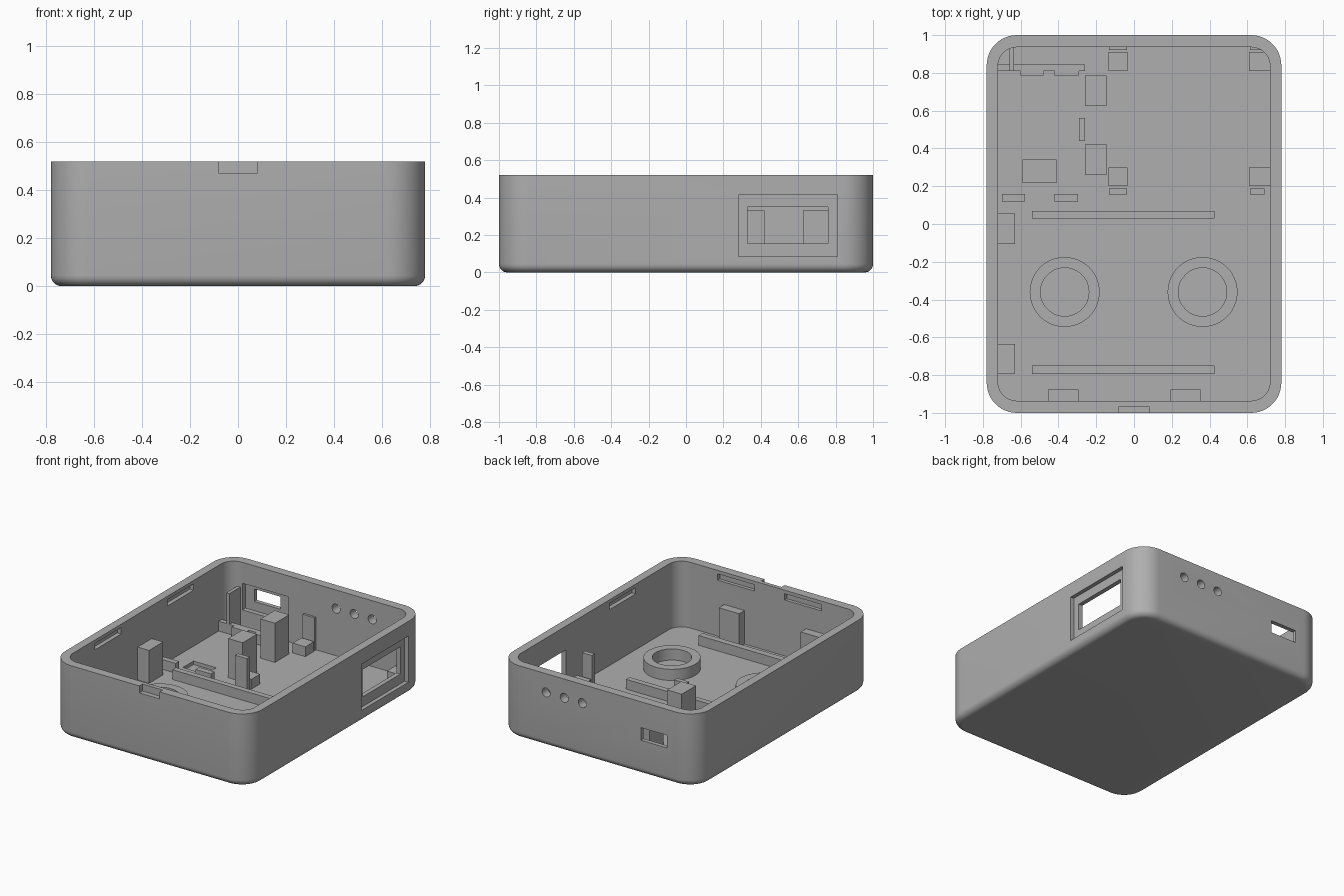
import bpy, bmesh
from math import sin, cos, pi
from mathutils import Matrix, Vector

cube = bpy.data.objects.get("Cube")
if cube:
    bpy.data.objects.remove(cube, do_unlink=True)

grey = bpy.data.materials.new("mid_grey")
grey.use_nodes = True
grey.diffuse_color = (0.43, 0.43, 0.43, 1)
grey.node_tree.nodes["Principled BSDF"].inputs["Base Color"].default_value = grey.diffuse_color

FLOOR = 0.05
EMBED = 0.03   # parts start inside the floor slab


def finish(name, bm):
    bmesh.ops.recalc_face_normals(bm, faces=bm.faces)
    mesh = bpy.data.meshes.new(name)
    bm.to_mesh(mesh)
    bm.free()
    mesh.materials.append(grey)
    obj = bpy.data.objects.new(name, mesh)
    bpy.context.collection.objects.link(obj)
    return obj


def box(name, x0, x1, y0, y1, z0, z1):
    bm = bmesh.new()
    size = Vector((x1 - x0, y1 - y0, z1 - z0))
    mid = Vector((x0 + x1, y0 + y1, z0 + z1)) / 2
    bmesh.ops.create_cube(bm, size=1, matrix=Matrix.Translation(mid) @ Matrix.Diagonal(size).to_4x4())
    return finish(name, bm)


def smooth(obj):
    bpy.ops.object.select_all(action='DESELECT')
    obj.select_set(True)
    bpy.context.view_layer.objects.active = obj
    bpy.ops.object.shade_smooth_by_angle(angle=pi / 6)


def rounded_ring(bm, hx, hy, r, z, steps=12):
    """Loop of vertices around a rounded rectangle."""
    ring = []
    for k, (sx, sy) in enumerate([(1, 1), (-1, 1), (-1, -1), (1, -1)]):
        for i in range(steps + 1):
            a = (k + i / steps) * pi / 2
            ring.append(bm.verts.new((sx * (hx - r) + r * cos(a), sy * (hy - r) + r * sin(a), z)))
    return ring


# Tray shell: filleted outside, then over the rim and down to the floor
HX, HY, R, TOP, FIL = 0.78, 1.0, 0.16, 0.52, 0.045
bm = bmesh.new()
rings = []
for i in range(7):
    a = i / 6 * pi / 2
    d = FIL * (1 - sin(a))
    rings.append(rounded_ring(bm, HX - d, HY - d, R - d, FIL * (1 - cos(a))))
rings.append(rounded_ring(bm, HX, HY, R, TOP))
for z in (TOP, FLOOR):
    rings.append(rounded_ring(bm, 0.72, 0.936, 0.1, z))
for lo, hi in zip(rings, rings[1:]):
    for i in range(len(lo)):
        j = (i + 1) % len(lo)
        bm.faces.new((lo[i], lo[j], hi[j], hi[i]))
bm.faces.new(rings[0])
bm.faces.new(rings[-1])
shell = finish("tray_shell", bm)

# Openings cut from the shell
cutters = [
    box("window_recess", 0.752, 0.85, 0.28, 0.81, 0.085, 0.415),
    box("window_opening", 0.65, 0.85, 0.33, 0.76, 0.155, 0.35),
    box("port_inner_recess", -0.62, -0.26, 0.85, 0.97, 0.18, 0.37),
    box("port_opening", -0.55, -0.343, 0.85, 1.1, 0.245, 0.335),
    box("front_notch", -0.08, 0.08, -1.1, -0.965, 0.47, 0.6),
    box("floor_pocket", -0.59, -0.41, 0.22, 0.34, 0.025, 0.1),
    box("right_slot", 0.65, 0.75, -0.46, -0.165, 0.45, 0.495),
]
for y in (-0.44, 0.38):
    cutters.append(box("left_slot", -0.75, -0.65, y - 0.147, y + 0.147, 0.45, 0.495))
for x in (-0.27, 0.26):
    cutters.append(box("front_slot", x - 0.145, x + 0.145, -0.96, -0.85, 0.45, 0.495))
for x in (0.12, 0.263, 0.406):
    bm = bmesh.new()
    bmesh.ops.create_cone(bm, cap_ends=True, segments=24, radius1=0.032, radius2=0.032, depth=0.3,
                          matrix=Matrix.Translation((x, 0.97, 0.386)) @ Matrix.Rotation(pi / 2, 4, 'X'))
    cutters.append(finish("indicator_hole", bm))

for cutter in cutters:
    cutter.hide_render = True
    mod = shell.modifiers.new("cut", 'BOOLEAN')
    mod.operation = 'DIFFERENCE'
    mod.solver = 'EXACT'
    mod.object = cutter
    bpy.context.view_layer.objects.active = shell
    bpy.ops.object.modifier_apply(modifier=mod.name)
for cutter in cutters:
    bpy.data.objects.remove(cutter, do_unlink=True)
smooth(shell)

# Ring seats on the floor
for side, x in (("left", 0.363), ("right", -0.367)):
    bm = bmesh.new()
    n = 48
    loops = [[bm.verts.new((x + r * cos(2 * pi * i / n), -0.36 + r * sin(2 * pi * i / n), z)) for i in range(n)]
             for r, z in ((0.185, EMBED), (0.185, 0.13), (0.128, 0.13), (0.128, EMBED))]
    for a, b in zip(loops, loops[1:] + loops[:1]):
        for i in range(n):
            j = (i + 1) % n
            bm.faces.new((a[i], a[j], b[j], b[i]))
    smooth(finish(side + "_ring_seat", bm))

# Long floor ribs either side of the rings
for name, y0, y1 in (("rear_rib", 0.03, 0.07), ("front_rib", -0.795, -0.75)):
    box(name, -0.54, 0.425, y0, y1, EMBED, 0.12)

# Wall posts
for y0 in (-0.795, -0.105):
    box("side_post", -0.73, -0.63, y0, y0 + 0.16, EMBED, 0.285)
for x0 in (-0.455, 0.193):
    box("front_post", x0, x0 + 0.16, -0.945, -0.875, EMBED, 0.29)

# Tall free posts
for y0 in (0.26, 0.625):
    box("tall_post", -0.26, -0.145, y0, y0 + 0.16, EMBED, 0.33)

# Board rests with upright clips
for x0, x1 in ((-0.135, -0.035), (0.61, 0.725)):
    for y0 in (0.2, 0.81):
        box("board_rest", x0, x1, y0, y0 + 0.1, EMBED, 0.12)
    for y0, y1 in ((0.155, 0.188), (0.92, 0.945)):
        box("board_clip", x0 + 0.003, x0 + 0.098 if x0 < 0 else 0.69, y0, y1, EMBED, 0.285)

# Port board holder
box("holder_ledge", -0.725, -0.26, 0.81, 0.845, EMBED, 0.12)
for x0, x1 in ((-0.6, -0.48), (-0.42, -0.29)):
    box("ledge_tab", x0, x1, 0.785, 0.815, EMBED, 0.12)
box("holder_plate", -0.66, -0.635, 0.81, 0.945, EMBED, 0.34)
box("holder_stop", -0.29, -0.26, 0.44, 0.56, EMBED, 0.12)
for x0 in (-0.7, -0.42):
    box("holder_block", x0, x0 + 0.123, 0.12, 0.16, EMBED, 0.12)
